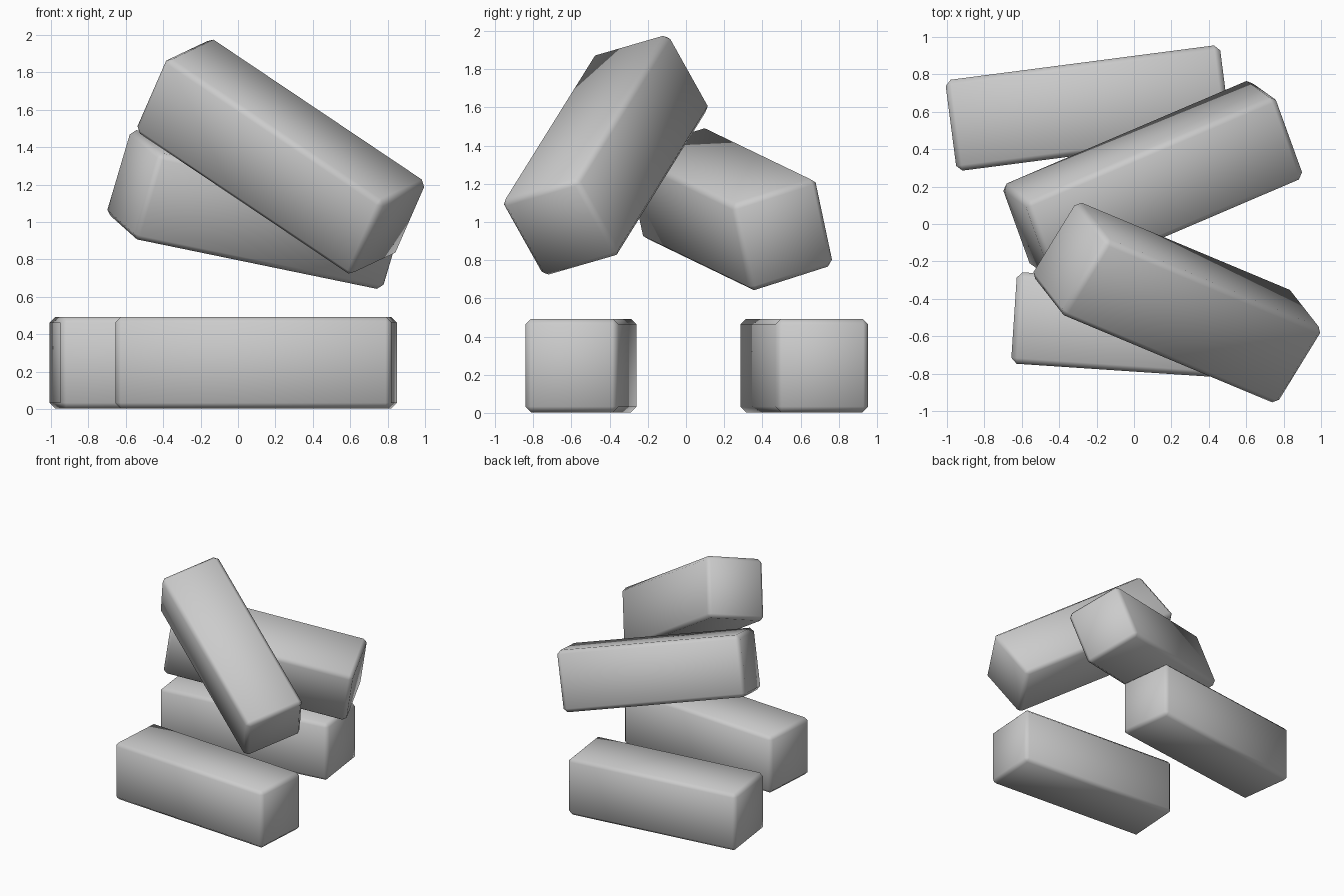
import bpy
from mathutils import Vector, Matrix

if "Cube" in bpy.data.objects:
    bpy.data.objects.remove(bpy.data.objects["Cube"])

SIZE = Vector((1.48, 0.49, 0.49))


def bar(name, centre, along, up):
    """Bevelled square bar, oriented by its long axis and an up direction."""
    x = Vector(along).normalized()
    y = Vector(up).cross(x).normalized()
    z = x.cross(y)
    bpy.ops.mesh.primitive_cube_add(size=1)
    ob = bpy.context.object
    ob.name = name
    ob.data.transform(Matrix.Diagonal((*SIZE, 1)))
    rot = Matrix((x, y, z)).transposed().to_4x4()
    ob.matrix_world = Matrix.Translation(centre) @ rot
    # narrow chamfer with smooth shading over the whole bar
    bevel = ob.modifiers.new("bevel", 'BEVEL')
    bevel.width = 0.03
    bevel.segments = 1
    bevel.limit_method = 'NONE'
    bpy.ops.object.shade_smooth()
    return ob


# two bars lying flat on the ground
bar("ground_bar_back", (-0.245, 0.62, 0.248), (1.46, 0.19, 0), (0, 0, 1))
bar("ground_bar_front", (0.097, -0.55, 0.248), (1.47, -0.098, 0), (0, 0, 1))

# two tilted bars piled on top
bar("leaning_bar_lower", (0.10, 0.227, 1.067), (1.31, 0.56, -0.27), (0.14, -0.09, 0.44))
bar("leaning_bar_upper", (0.229, -0.42, 1.35), (1.135, -0.475, -0.762), (0.165, -0.21, 0.375))
